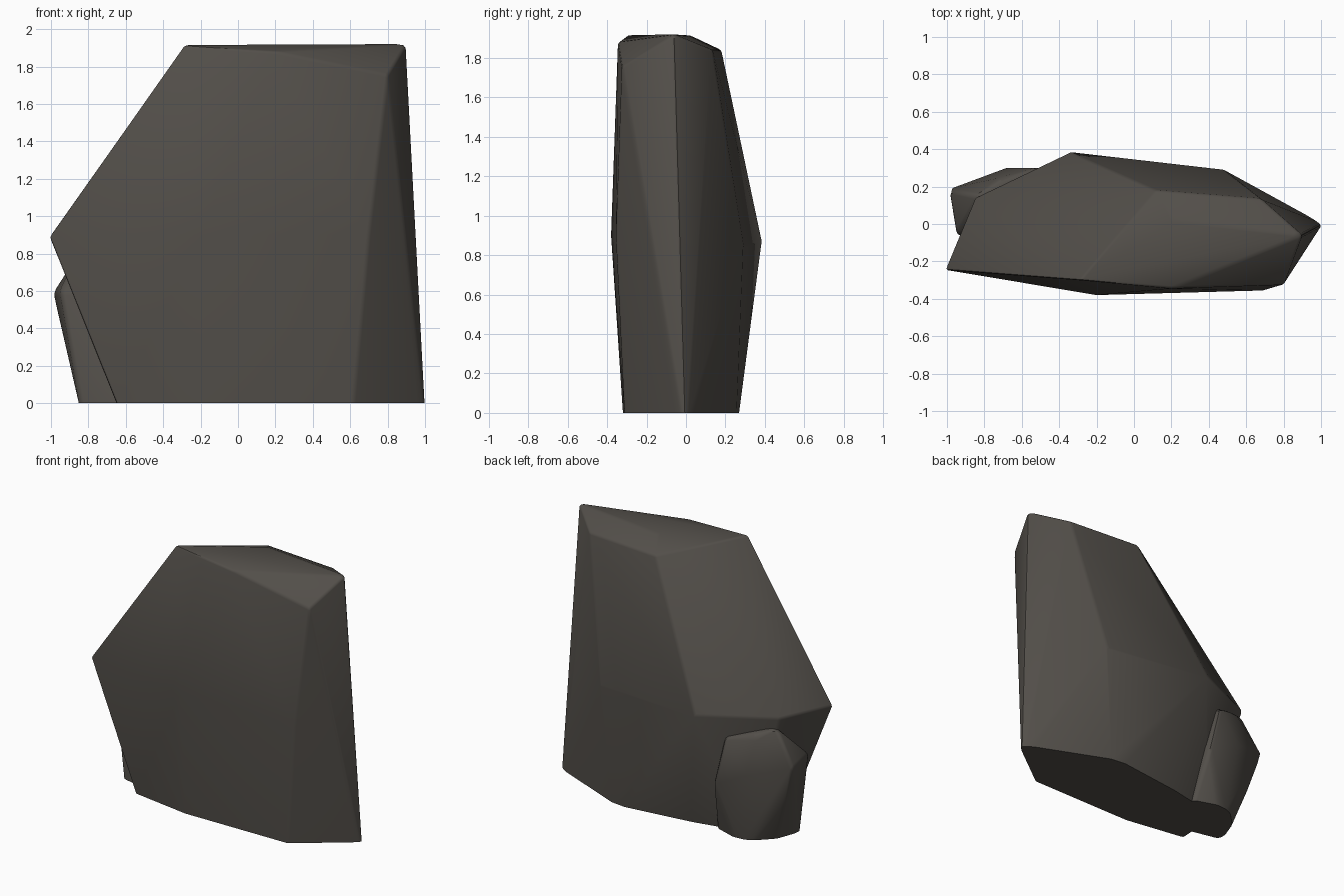
import bpy, bmesh, math

if "Cube" in bpy.data.objects:
    bpy.data.objects.remove(bpy.data.objects["Cube"])

stone = bpy.data.materials.new("dark_stone")
stone.diffuse_color = (0.085, 0.077, 0.067, 1)
stone.use_nodes = True
stone.node_tree.nodes["Principled BSDF"].inputs["Base Color"].default_value = stone.diffuse_color


def rock(name, corners, bevel):
    """Convex boulder around its corner points, worn edges, cut flat at z = 0."""
    bm = bmesh.new()
    for c in corners:
        bm.verts.new(c)
    hull = bmesh.ops.convex_hull(bm, input=bm.verts)
    loose = {g for g in hull["geom_interior"] + hull["geom_unused"]
             if isinstance(g, bmesh.types.BMVert)}
    bmesh.ops.delete(bm, geom=list(loose), context="VERTS")
    bmesh.ops.dissolve_limit(bm, angle_limit=math.radians(3),
                             verts=bm.verts, edges=bm.edges)
    bmesh.ops.recalc_face_normals(bm, faces=bm.faces)
    # wear the sharp edges
    edges = [e for e in bm.edges if e.calc_face_angle(0) > math.radians(22)]
    bmesh.ops.bevel(bm, geom=edges, offset=bevel, segments=2,
                    profile=0.5, affect="EDGES", clamp_overlap=True)
    # flat footprint on the ground
    cut = bmesh.ops.bisect_plane(bm, geom=bm.verts[:] + bm.edges[:] + bm.faces[:],
                                 plane_co=(0, 0, 0), plane_no=(0, 0, -1),
                                 clear_outer=True)
    rim = [g for g in cut["geom_cut"] if isinstance(g, bmesh.types.BMEdge)]
    bmesh.ops.contextual_create(bm, geom=rim)
    bmesh.ops.recalc_face_normals(bm, faces=bm.faces)
    mesh = bpy.data.meshes.new(name)
    bm.to_mesh(mesh)
    bm.free()
    mesh.materials.append(stone)
    ob = bpy.data.objects.new(name, mesh)
    bpy.context.collection.objects.link(ob)
    bpy.ops.object.select_all(action="DESELECT")
    ob.select_set(True)
    bpy.context.view_layer.objects.active = ob
    bpy.ops.object.shade_smooth_by_angle(angle=math.radians(35))
    return ob


# Tall slab: buried foot, widest belt, top
rock("main_boulder", [
    (1.01, 0.00, -0.15), (0.605, -0.305, -0.15), (-0.20, -0.31, -0.15),
    (-0.59, -0.25, -0.15), (-0.57, 0.09, -0.15), (-0.165, 0.175, -0.15),
    (0.41, 0.25, -0.15),
    (-1.01, -0.245, 0.89), (-0.20, -0.38, 0.90), (0.70, -0.355, 0.90),
    (0.48, 0.29, 0.85), (-0.34, 0.385, 0.88), (-0.85, 0.14, 0.90),
    (-0.29, -0.30, 1.915), (0.20, -0.345, 1.88), (0.80, -0.325, 1.755),
    (0.90, -0.06, 1.92), (0.22, 0.02, 1.915),
    (0.68, 0.135, 1.84), (0.12, 0.18, 1.84),
], 0.014)

# Small boulder leaning on the back left foot
rock("small_boulder", [
    (-0.82, -0.12, -0.15), (-0.75, 0.07, -0.15), (-0.60, 0.22, -0.15),
    (-0.36, 0.14, -0.15), (-0.50, -0.19, -0.15),
    (-0.99, 0.185, 0.59), (-0.95, -0.06, 0.60), (-0.68, 0.30, 0.50),
    (-0.43, 0.30, 0.38), (-0.52, 0.30, 0.74), (-0.83, 0.15, 0.84),
    (-0.72, 0.245, 0.77), (-0.90, 0.15, 0.30), (-0.40, -0.05, 0.60),
], 0.025)
